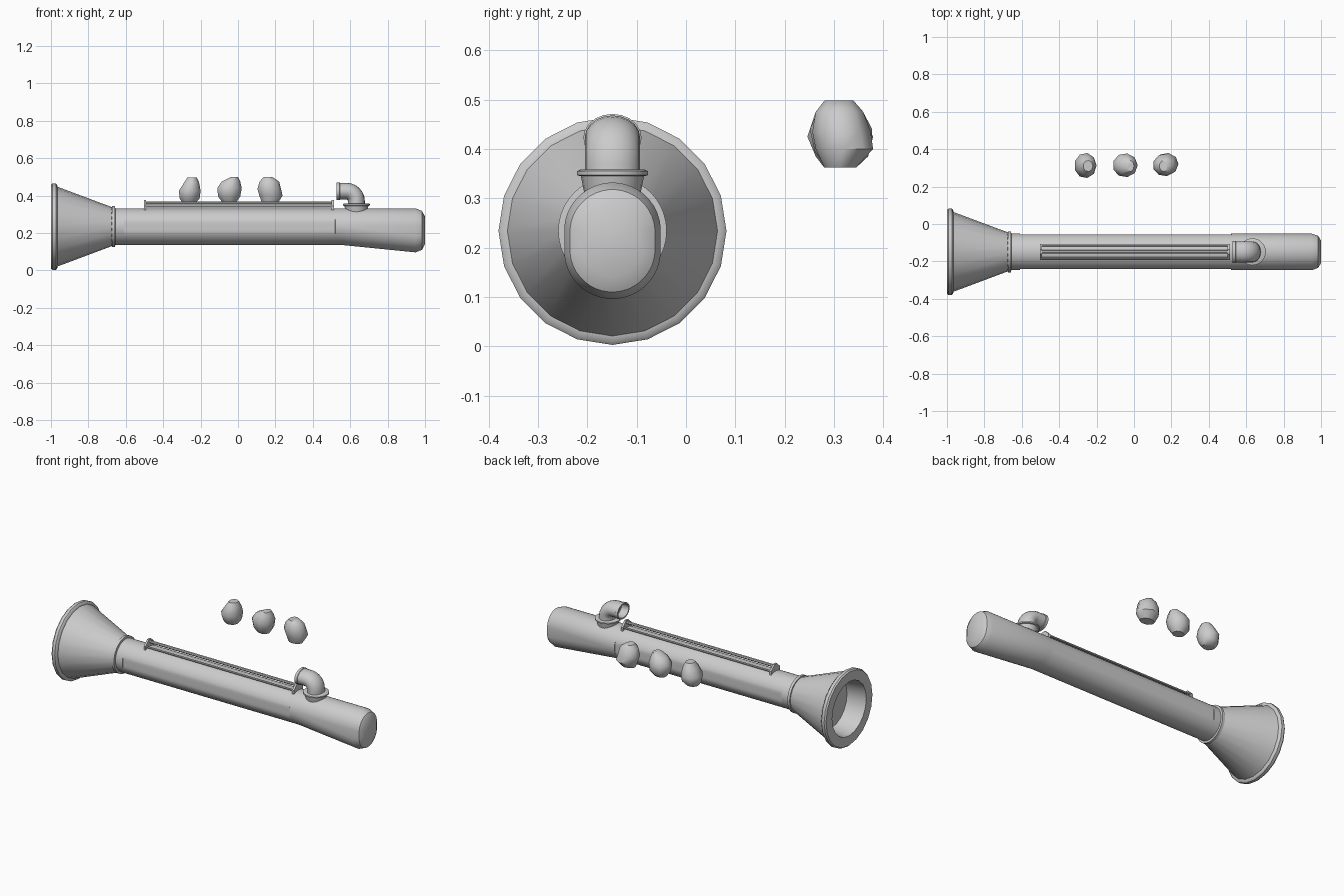
import bpy, bmesh, math
from math import sin, cos, pi

if "Cube" in bpy.data.objects:
    bpy.data.objects.remove(bpy.data.objects["Cube"])

CY, CZ, R = -0.149, 0.234, 0.098   # tube axis and radius


def loft(name, rings, angle=35):
    """Skin a list of equal-length rings and cap both ends."""
    bm = bmesh.new()
    vs = [[bm.verts.new(p) for p in ring] for ring in rings]
    n = len(vs[0])
    for a, b in zip(vs, vs[1:]):
        for i in range(n):
            j = (i + 1) % n
            bm.faces.new((a[i], a[j], b[j], b[i]))
    bm.faces.new(vs[0])
    bm.faces.new(vs[-1])
    bmesh.ops.recalc_face_normals(bm, faces=bm.faces)
    me = bpy.data.meshes.new(name)
    bm.to_mesh(me)
    bm.free()
    ob = bpy.data.objects.new(name, me)
    bpy.context.collection.objects.link(ob)
    bpy.context.view_layer.objects.active = ob
    bpy.ops.object.select_all(action='DESELECT')
    ob.select_set(True)
    bpy.ops.object.shade_smooth_by_angle(angle=math.radians(angle))
    return ob


def ring_x(x, r, n=20, y=CY, z=CZ):
    return [(x, y + r * cos(2 * pi * i / n), z + r * sin(2 * pi * i / n)) for i in range(n)]


def ring_z(z, rx, ry, x, y, n=20):
    return [(x + rx * cos(2 * pi * i / n), y + ry * sin(2 * pi * i / n), z) for i in range(n)]


def body_ring(x, drop=0.0, clamp=1.0, s=1.0):
    """Tube section with optional flat sides and dropped lower half."""
    pts = []
    for i in range(40):
        a = 2 * pi * (i + 0.5) / 40
        y = max(-clamp, min(clamp, R * cos(a)))
        z = R * sin(a) + (drop / 2 if sin(a) > 0 else -drop / 2)
        pts.append((x, CY + y * s, CZ - drop / 2 + z * s))
    return pts


# Main tube with shallow side flats, deepening toward the rounded tail
loft("tube", [
    body_ring(-0.68), body_ring(-0.61), body_ring(-0.609, 0, 0.0925),
    body_ring(0.519, 0, 0.0925), body_ring(0.52), body_ring(0.55),
    body_ring(0.95, 0.04), body_ring(0.984, 0.04, 1, 0.88), body_ring(1.0, 0.04, 1, 0.62)])

# Flared bell with rim and recessed mouth
bell = [(-0.66, 0.099), (-0.965, 0.213), (-0.967, 0.224), (-0.974, 0.231), (-0.992, 0.231),
        (-1.0, 0.224), (-1.0, 0.165), (-0.88, 0.15)]
loft("bell", [ring_x(x, r) for x, r in bell])
loft("bell_collar", [ring_x(x, r, 40) for x, r in
                     [(-0.676, 0.098), (-0.674, 0.11), (-0.658, 0.11), (-0.656, 0.098)]])

# Top rail: three rods between triangular end plates
for name, dy, z, r in [("rail_top", 0, 0.36, 0.009),
                       ("rail_left", -0.034, 0.341, 0.006), ("rail_right", 0.034, 0.341, 0.006)]:
    loft(name, [ring_x(x, r, 8, CY + dy, z) for x in (-0.5, 0.51)])
tri = [(-0.043, 0.322), (0.043, 0.322), (0.043, 0.345), (0.012, 0.375), (-0.012, 0.375), (-0.043, 0.345)]
for name, x in [("rail_plate_front", -0.497), ("rail_plate_rear", 0.507)]:
    loft(name, [[(x + d, CY + y, z) for y, z in tri] for d in (-0.006, 0.006)])

# Elbow pipe: upright, quarter turn, then open end toward the bell
EX = 0.633


def elbow_ring(x, z, t, ri, ry):
    """Ring across the path; t is the turn angle from vertical."""
    return [(x + ri * cos(2 * pi * i / 20) * cos(t), CY + ry * sin(2 * pi * i / 20),
             z + ri * cos(2 * pi * i / 20) * sin(t)) for i in range(20)]


bend = 0.052
rings = [elbow_ring(EX, 0.30, 0, 0.045, 0.056)]
for k in range(7):
    t = k * pi / 12
    rings.append(elbow_ring(EX - bend + bend * cos(t), 0.371 + bend * sin(t), t, 0.045, 0.056))
for x, d in [(0.545, 0), (0.543, 0.003), (0.527, 0.003), (0.527, -0.005), (0.575, -0.007)]:
    rings.append(elbow_ring(x, 0.423, pi / 2, 0.045 + d, 0.056 + d))
loft("elbow_pipe", rings)

# Elbow base and flange
loft("elbow_base", [ring_z(z, r, r, EX, CY) for z, r in [(0.28, 0.05), (0.315, 0.058), (0.345, 0.064)]])
loft("elbow_flange", [ring_z(z, r, r, EX, CY, 28) for z, r in
                      [(0.345, 0.066), (0.347, 0.072), (0.355, 0.072), (0.358, 0.066)]])

# Three loose lumps beside the tube: (z, x min, x max, y min, y max)
lumps = [
    [(0.362, -0.30, -0.225, 0.28, 0.345), (0.385, -0.315, -0.205, 0.262, 0.37),
     (0.425, -0.32, -0.20, 0.245, 0.38), (0.47, -0.29, -0.208, 0.26, 0.36), (0.497, -0.272, -0.22, 0.28, 0.34)],
    [(0.362, -0.085, -0.01, 0.285, 0.345), (0.395, -0.11, 0.012, 0.26, 0.375),
     (0.44, -0.115, 0.02, 0.25, 0.378), (0.475, -0.09, 0.012, 0.265, 0.36), (0.498, -0.04, 0.0, 0.28, 0.34)],
    [(0.362, 0.125, 0.215, 0.28, 0.345), (0.40, 0.11, 0.238, 0.262, 0.38),
     (0.435, 0.10, 0.23, 0.255, 0.375), (0.475, 0.112, 0.22, 0.262, 0.36), (0.498, 0.135, 0.185, 0.28, 0.34)]]
for k, prof in enumerate(lumps):
    loft(f"lump_{k + 1}", [ring_z(z, (b - a) / 2, (d - c) / 2, (a + b) / 2, (c + d) / 2, 9)
                           for z, a, b, c, d in prof], 45)
